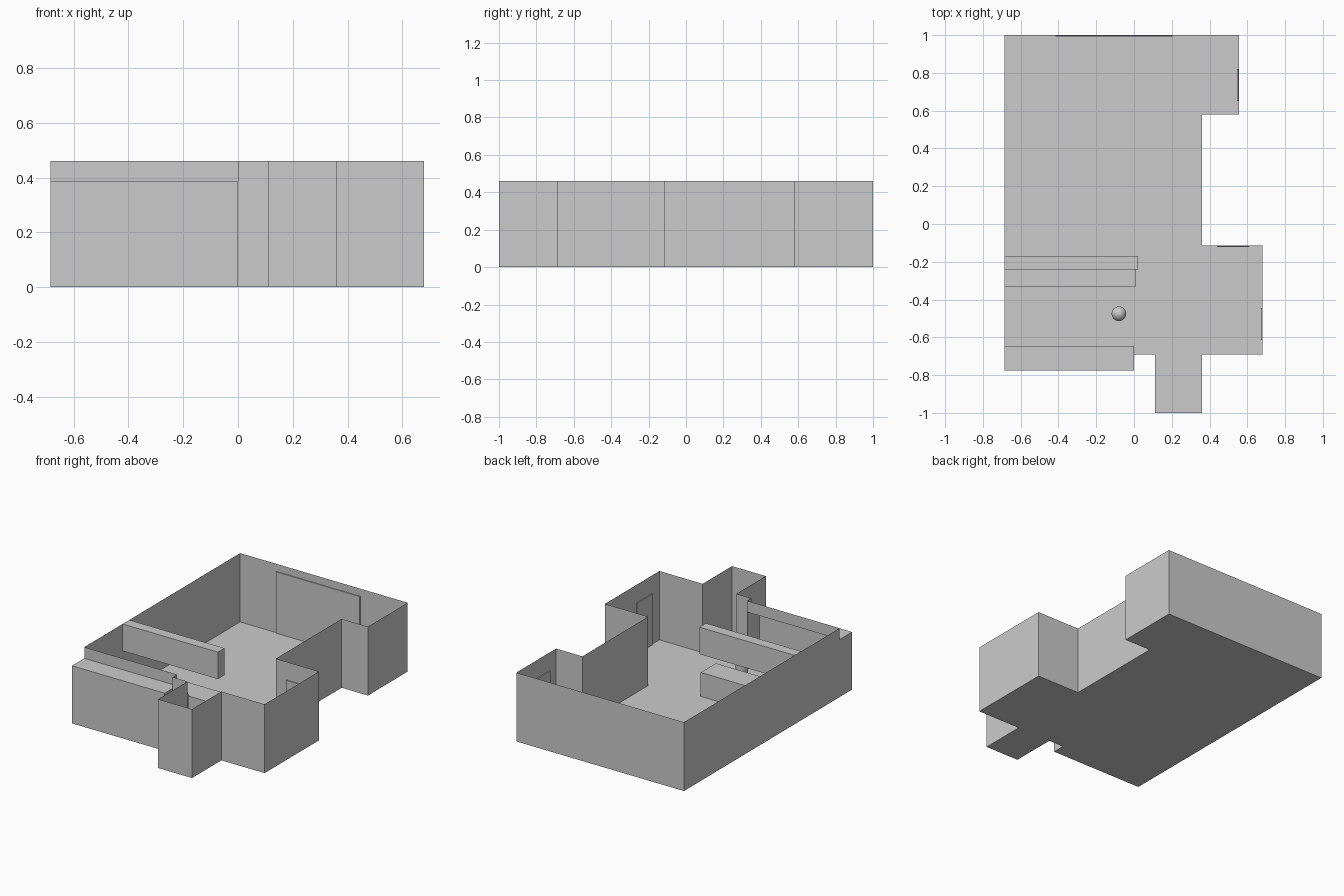
import bpy, bmesh

if "Cube" in bpy.data.objects:
    bpy.data.objects.remove(bpy.data.objects["Cube"], do_unlink=True)

# One plain grey for everything
grey = bpy.data.materials.new("plain_grey")
grey.use_nodes = True
grey.diffuse_color = (0.6, 0.6, 0.6, 1)
grey.node_tree.nodes["Principled BSDF"].inputs["Base Color"].default_value = (0.6, 0.6, 0.6, 1)

LEFT, WALL_H, NOOK_H, DOOR_H = -0.685, 0.46, 0.385, 0.34
NOOK_FRONT, NOOK_BACK = -0.775, -0.645


def finish(name, bm):
    mesh = bpy.data.meshes.new(name)
    bm.to_mesh(mesh)
    bm.free()
    mesh.materials.append(grey)
    obj = bpy.data.objects.new(name, mesh)
    bpy.context.collection.objects.link(obj)
    return obj


def sheet(name, points):
    bm = bmesh.new()
    bm.faces.new([bm.verts.new(p) for p in points])
    return finish(name, bm)


def walls(name, path, z0, z1):
    """Thin upright sheets along a path in plan."""
    bm = bmesh.new()
    low = [bm.verts.new((x, y, z0)) for x, y in path]
    high = [bm.verts.new((x, y, z1)) for x, y in path]
    for i in range(len(path) - 1):
        bm.faces.new((low[i], low[i + 1], high[i + 1], high[i]))
    return finish(name, bm)


def box(name, xs, ys, zs):
    bm = bmesh.new()
    bmesh.ops.create_cube(bm, size=1)
    for v in bm.verts:
        v.co = [r[0] if c < 0 else r[1] for c, r in zip(v.co, (xs, ys, zs))]
    return finish(name, bm)


# Full-height walls, from the nook round the room and back to the nook
room = [(0, NOOK_BACK), (0, -0.69), (0.11, -0.69), (0.11, -1), (0.36, -1),
        (0.36, -0.69), (0.68, -0.69), (0.68, -0.115), (0.36, -0.115),
        (0.36, 0.58), (0.555, 0.58), (0.555, 1), (LEFT, 1), (LEFT, NOOK_BACK)]
nook = [(LEFT, NOOK_BACK), (LEFT, NOOK_FRONT), (0, NOOK_FRONT), (0, NOOK_BACK)]
walls("room_walls", room, 0, WALL_H)

# Lower nook at the front with its ceiling and header
walls("nook_walls", nook, 0, NOOK_H)
sheet("nook_ceiling", [(x, y, NOOK_H) for x, y in nook])
walls("nook_header", [nook[0], nook[-1]], NOOK_H, WALL_H)

# Floor follows the outer plan
outline = [(0, NOOK_FRONT)] + room[1:-1] + [(LEFT, NOOK_FRONT)]
sheet("floor", [(x, y, 0) for x, y in outline])

# Kitchen counter and hanging cabinet
box("counter", (LEFT, 0.01), (-0.33, -0.17), (0, 0.16))
box("hanging_cabinet", (LEFT, 0.02), (-0.24, -0.17), (0.28, WALL_H))

# Thin panels on the walls
box("back_window_panel", (-0.415, 0.205), (0.993, 0.999), (0, 0.41))
box("back_door", (0.546, 0.554), (0.65, 0.82), (0, DOOR_H))
box("side_door", (0.673, 0.679), (-0.615, -0.445), (0, DOOR_H))
box("inner_door", (0.44, 0.61), (-0.122, -0.116), (0, DOOR_H))

# Rounded post: a sphere stretched apart at its middle
R, POST_H = 0.039, 0.27
bm = bmesh.new()
bmesh.ops.create_uvsphere(bm, u_segments=24, v_segments=13, radius=R)
for v in bm.verts:
    v.co.z += POST_H - R if v.co.z > 0 else R
    v.co.x -= 0.08
    v.co.y -= 0.475
for f in bm.faces:
    f.smooth = True
finish("rounded_post", bm)
